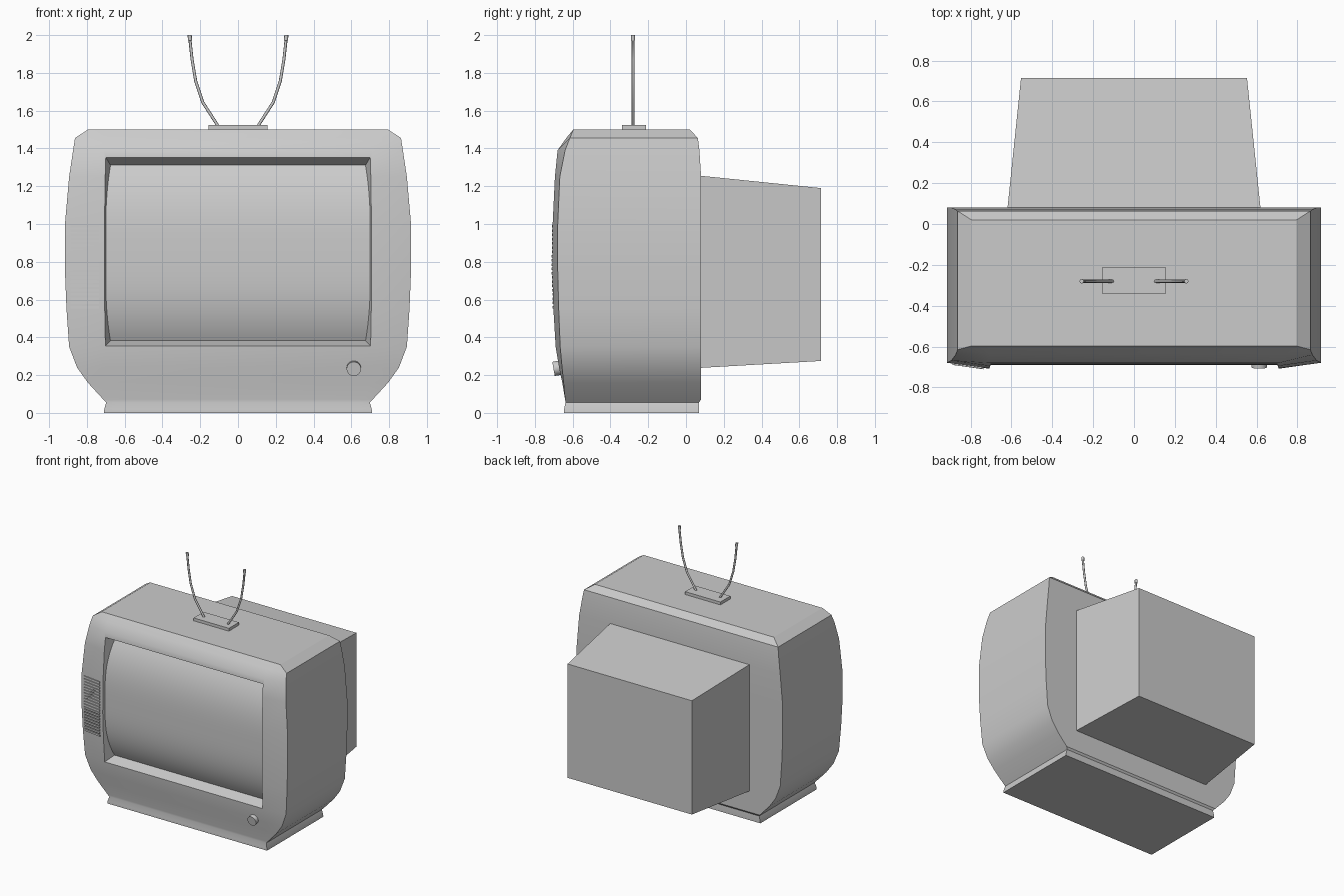
import bpy, bmesh, math
from mathutils import Vector

if "Cube" in bpy.data.objects:
    bpy.data.objects.remove(bpy.data.objects["Cube"])


def make(name, verts, faces, smooth=None):
    bm = bmesh.new()
    vs = [bm.verts.new(v) for v in verts]
    for f in faces:
        bm.faces.new([vs[i] for i in f])
    bmesh.ops.recalc_face_normals(bm, faces=bm.faces)
    me = bpy.data.meshes.new(name)
    bm.to_mesh(me)
    bm.free()
    ob = bpy.data.objects.new(name, me)
    bpy.context.collection.objects.link(ob)
    if smooth:
        smooth_by_angle(ob, smooth)
    return ob


def smooth_by_angle(ob, deg):
    bpy.ops.object.select_all(action='DESELECT')
    bpy.context.view_layer.objects.active = ob
    ob.select_set(True)
    bpy.ops.object.shade_smooth_by_angle(angle=math.radians(deg))


def loft(name, rings, smooth=None, caps=True):
    n = len(rings[0])
    verts = [p for r in rings for p in r]
    faces = [(k * n + i, k * n + (i + 1) % n, (k + 1) * n + (i + 1) % n, (k + 1) * n + i)
             for k in range(len(rings) - 1) for i in range(n)]
    if caps:
        faces += [tuple(range(n)), tuple(range((len(rings) - 1) * n, len(rings) * n))]
    return make(name, verts, faces, smooth)


def rect_y(y, hx, z0, z1):
    return [(-hx, y, z0), (hx, y, z0), (hx, y, z1), (-hx, y, z1)]


# Cabinet levels: z, half width, front y, front y at outer edge, back y
LEVELS = [
    (0.00, .710, -.645, -.645, .070), (0.02, .708, -.645, -.645, .070),
    (0.055, .698, -.638, -.638, .068), (0.07, .712, -.640, -.640, .080),
    (0.16, .795, -.655, -.648, .080), (0.24, .852, -.672, -.656, .080),
    (0.35, .894, -.690, -.666, .080), (0.55, .908, -.702, -.674, .080),
    (0.75, .916, -.708, -.679, .080), (1.00, .916, -.706, -.679, .080),
    (1.25, .894, -.694, -.668, .080), (1.39, .873, -.680, -.640, .071),
    (1.455, .863, -.634, -.615, .063), (1.50, .795, -.597, -.597, .020)]


def front_y(x, z):
    """Height of the cabinet front at a point, by interpolating the levels."""
    for a, b in zip(LEVELS, LEVELS[1:]):
        if a[0] <= z <= b[0]:
            t = (z - a[0]) / (b[0] - a[0])
            w, yf, ye = (a[i] + t * (b[i] - a[i]) for i in (1, 2, 3))
            xi = min(.71, w - .06)
            s = max(0, (abs(x) - xi) / (w - xi))
            return yf + s * (ye - yf)


rings = []
for z, w, yf, ye, yb in LEVELS:
    xi = min(.71, w - .06)
    rings.append([(-w, ye, z), (-xi, yf, z), (xi, yf, z), (w, ye, z), (w, yb, z), (-w, yb, z)])
cabinet = loft("cabinet", rings)

# Tapered screen recess
cutter = loft("recess_cutter", [rect_y(-.82, .742, .31, 1.42), rect_y(-.58, .668, .39, 1.30)])
mod = cabinet.modifiers.new("recess", 'BOOLEAN')
mod.object, mod.operation, mod.solver = cutter, 'DIFFERENCE', 'EXACT'
bpy.context.view_layer.objects.active = cabinet
bpy.ops.object.modifier_apply(modifier="recess")
bpy.data.objects.remove(cutter)
smooth_by_angle(cabinet, 28)

# Bulging screen, curved from top to bottom
N = 24
verts, faces = [], []
for i in range(N + 1):
    t = -1 + 2 * i / N
    y = -.69 + .09 * abs(t) ** 3
    verts += [(-.70, y, .845 + .47 * t), (.70, y, .845 + .47 * t)]
    if i:
        faces.append((2 * i - 2, 2 * i - 1, 2 * i + 1, 2 * i))
make("screen", verts, faces, 30)

# Tube housing at the back
loft("rear_housing", [rect_y(.07, .62, .238, 1.256), rect_y(.715, .553, .275, 1.19)])

# Speaker slats on the left of the front
verts, faces = [], []
for k in range(20):
    z = .56 + k * .0225
    b = len(verts)
    for x in (-.888, -.736):
        for dz, dy in ((-.007, .01), (-.007, -.007), (.007, -.007), (.007, .01)):
            verts.append((x, front_y(x, z) + dy, z + dz))
    faces += [(b + i, b + (i + 1) % 4, b + 4 + (i + 1) % 4, b + 4 + i) for i in range(4)]
    faces += [(b, b + 1, b + 2, b + 3), (b + 4, b + 5, b + 6, b + 7)]
make("speaker_slats", verts, faces)

# Control knob
bpy.ops.mesh.primitive_cylinder_add(vertices=24, radius=.038, depth=.06,
                                    location=(.613, -.672, .238),
                                    rotation=(math.radians(90 + 10), 0, 0))
knob = bpy.context.object
knob.name = "knob"
smooth_by_angle(knob, 30)

# Aerial base
loft("aerial_base", [rect_y(-.34, .157, 1.495, 1.523), rect_y(-.213, .157, 1.495, 1.523)])

# Pair of bent aerial rods with thicker tips
PATH = [(.100, 1.51, .008), (.187, 1.645, .008), (.224, 1.757, .008), (.243, 1.87, .008),
        (.254, 1.97, .008), (.254, 1.972, .011), (.256, 2.0, .011)]
for side, label in ((-1, "left"), (1, "right")):
    rings = []
    for i, (x, z, r) in enumerate(PATH):
        a, b = PATH[max(i - 1, 0)], PATH[min(i + 1, len(PATH) - 1)]
        d = Vector((b[0] - a[0], b[1] - a[1])).normalized()
        if i >= 4:
            d = Vector((0, 1))
        ring = []
        for k in range(8):
            c, s = r * math.cos(k * math.pi / 4), r * math.sin(k * math.pi / 4)
            ring.append((side * (x + d.y * c), -.28 + s, z - d.x * c))
        rings.append(ring)
    loft("aerial_rod_" + label, rings, 50)
